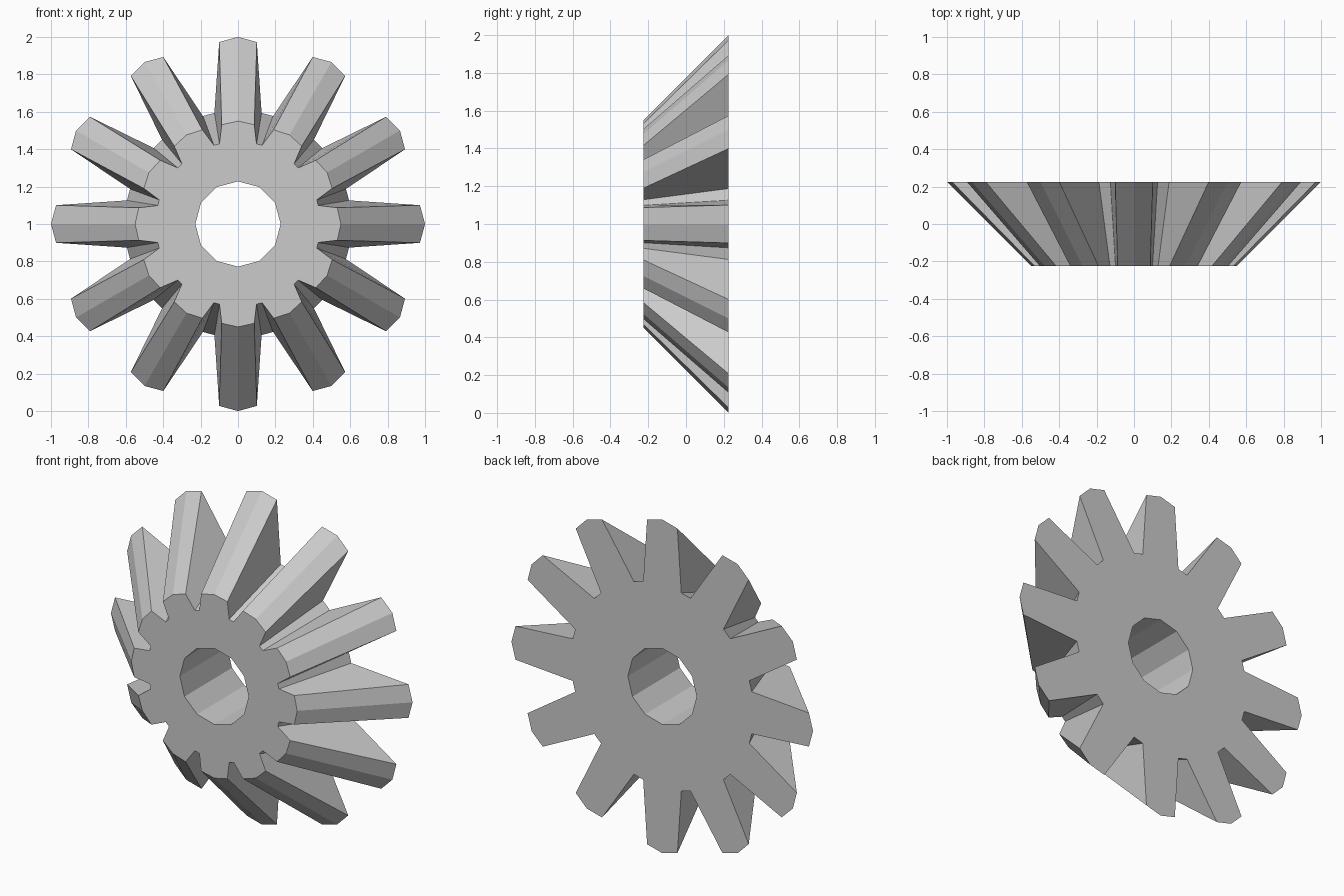
import bpy, bmesh
from math import sin, cos, radians

cube = bpy.data.objects.get("Cube")
if cube:
    bpy.data.objects.remove(cube, do_unlink=True)

TEETH = 12
STEP = 360 / TEETH
HALF_DEPTH = 0.225
BORE = 0.228
# Tooth outline as (angle, radius): root, shoulder, tip, shoulder, root
BACK = [(-12, 0.607), (-5.9, 0.978), (0, 1.0), (5.9, 0.978), (12, 0.607)]
FRONT = [(-13, 0.44), (-9.3, 0.538), (0, 0.55), (9.3, 0.538), (13, 0.44)]

grey = bpy.data.materials.new("steel_grey")
grey.use_nodes = True
colour = (0.6, 0.6, 0.6, 1)
grey.diffuse_color = colour
grey.node_tree.nodes["Principled BSDF"].inputs["Base Color"].default_value = colour

bm = bmesh.new()


def point(angle, radius, y):
    a = radians(angle)
    return bm.verts.new((radius * sin(a), y, 1 + radius * cos(a)))


def ring(profile, y):
    return [point(k * STEP + a, r, y) for k in range(TEETH) for a, r in profile]


def cap(outer, bore):
    # One flat face per tooth and one per gap, around the bore
    n = len(BACK)
    for k in range(TEETH):
        nxt = (k + 1) % TEETH
        bm.faces.new(outer[k * n:(k + 1) * n] + [bore[k]])
        bm.faces.new([outer[k * n + n - 1], outer[nxt * n], bore[nxt], bore[k]])


def wall(a, b):
    for i in range(len(a)):
        j = (i + 1) % len(a)
        bm.faces.new((a[i], a[j], b[j], b[i]))


# Toothed cone, bore and both end faces
front, back = ring(FRONT, -HALF_DEPTH), ring(BACK, HALF_DEPTH)
front_bore, back_bore = ring([(0, BORE)], -HALF_DEPTH), ring([(0, BORE)], HALF_DEPTH)
wall(front, back)
wall(front_bore, back_bore)
cap(front, front_bore)
cap(back, back_bore)
bmesh.ops.recalc_face_normals(bm, faces=bm.faces[:])

mesh = bpy.data.meshes.new("bevel_gear")
bm.to_mesh(mesh)
bm.free()
mesh.materials.append(grey)
gear = bpy.data.objects.new("bevel_gear", mesh)
bpy.context.collection.objects.link(gear)

# Crisp edges, softly shaded twisted flanks
bpy.ops.object.select_all(action="DESELECT")
gear.select_set(True)
bpy.context.view_layer.objects.active = gear
bpy.ops.object.shade_smooth_by_angle(angle=radians(15))
